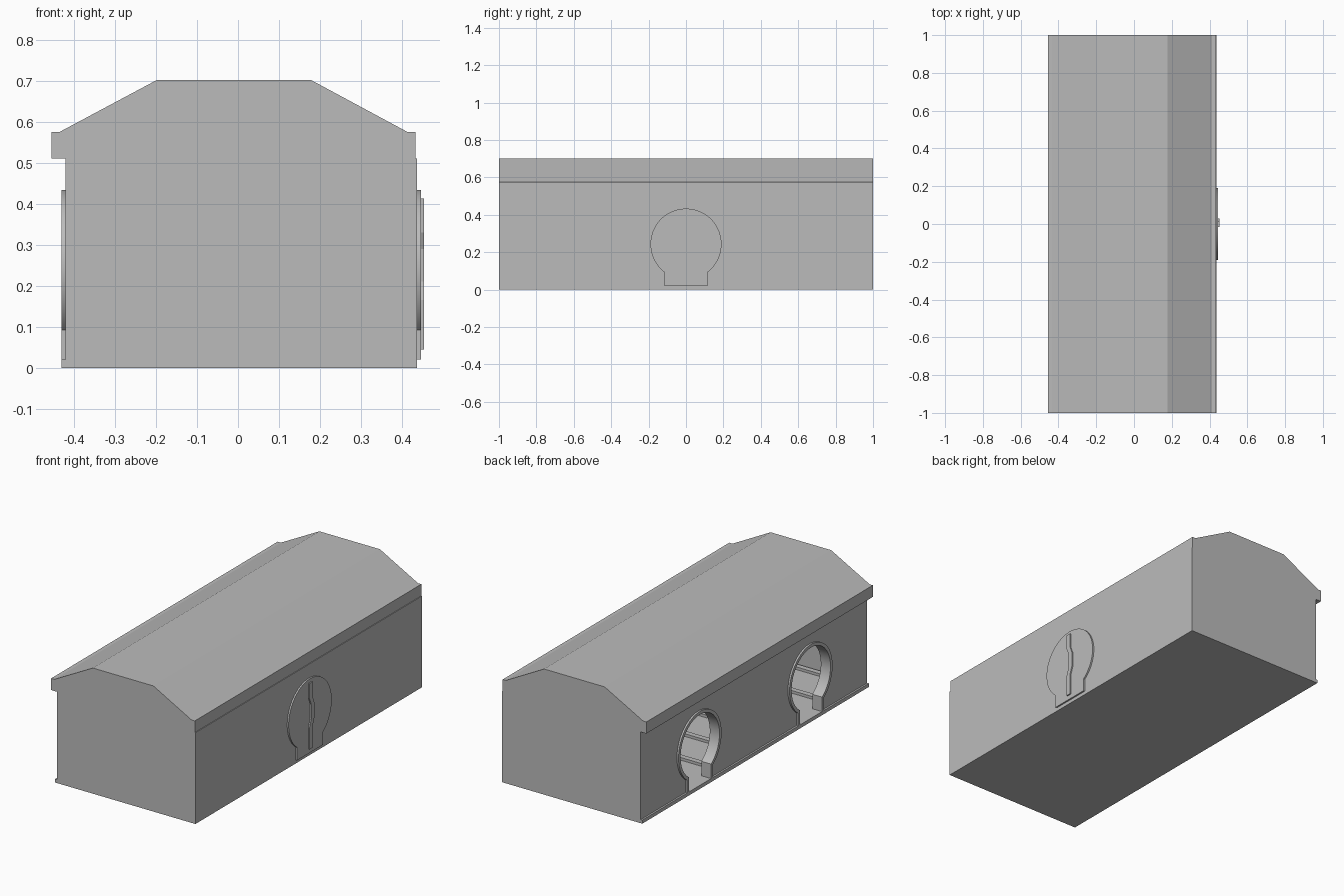
import bpy, bmesh, math

cube = bpy.data.objects.get("Cube")
if cube:
    bpy.data.objects.remove(cube, do_unlink=True)

grey = bpy.data.materials.new("plain grey")
grey.use_nodes = True
grey.diffuse_color = (0.5, 0.5, 0.5, 1)
grey.node_tree.nodes["Principled BSDF"].inputs["Base Color"].default_value = (0.5, 0.5, 0.5, 1)


def prism(name, outline, axis, start, end, smooth=False):
    """Extrude a 2D outline (other horizontal axis, z) along x or y."""
    bm = bmesh.new()

    def place(p, d):
        return (d, p[0], p[1]) if axis == "x" else (p[0], d, p[1])

    near = [bm.verts.new(place(p, start)) for p in outline]
    far = [bm.verts.new(place(p, end)) for p in outline]
    bm.faces.new(near)
    bm.faces.new(far[::-1])
    n = len(outline)
    for i in range(n):
        j = (i + 1) % n
        bm.faces.new((near[j], near[i], far[i], far[j]))
    bmesh.ops.recalc_face_normals(bm, faces=bm.faces)
    mesh = bpy.data.meshes.new(name)
    bm.to_mesh(mesh)
    bm.free()
    mesh.materials.append(grey)
    obj = bpy.data.objects.new(name, mesh)
    bpy.context.collection.objects.link(obj)
    if smooth:
        smooth_sharp(obj)
    return obj


def smooth_sharp(obj):
    bpy.ops.object.select_all(action="DESELECT")
    obj.select_set(True)
    bpy.context.view_layer.objects.active = obj
    bpy.ops.object.shade_smooth_by_angle(angle=math.radians(30))


def rect(a, b, low, high):
    return [(a, low), (b, low), (b, high), (a, high)]


def keyhole(y, radius, half, bottom, steps=40):
    """Round arch standing on a narrower rectangular foot."""
    centre = 0.243
    first = math.asin(half / radius) - math.pi / 2
    sweep = math.pi - 2 * first
    arc = [(y + radius * math.cos(first + sweep * i / steps),
            centre + radius * math.sin(first + sweep * i / steps))
           for i in range(steps + 1)]
    return [(y + half, bottom)] + arc + [(y - half, bottom)]


def cut(target, cutter):
    mod = target.modifiers.new("cut", "BOOLEAN")
    mod.operation = "DIFFERENCE"
    mod.solver = "EXACT"
    mod.object = cutter
    cutter.hide_render = True
    bpy.context.view_layer.objects.active = target
    bpy.ops.object.modifier_apply(modifier=mod.name)


FLOOR, EAVE = 0.02, 0.51
DOORS = (0.49, -0.49)

# Hollow hall and the thin facing on its entrance side
hall = prism("hall_walls", rect(-0.408, 0.437, 0, EAVE), "y", -1, 1)
facing = prism("entrance_facing", rect(-0.42, -0.408, FLOOR, EAVE), "y", -1, 1)
cavity = prism("cavity_cutter", rect(-0.37, 0.40, FLOOR, 0.49), "y", -0.97, 0.97)
cut(hall, cavity)
bpy.data.objects.remove(cavity, do_unlink=True)

# Two keyhole entrances, each with a raised frame
for number, y in enumerate(DOORS, 1):
    inner = keyhole(y, 0.172, 0.097, FLOOR)
    opening = prism("opening_cutter", inner, "x", -0.5, -0.3)
    cut(hall, opening)
    cut(facing, opening)
    bpy.data.objects.remove(opening, do_unlink=True)
    outer = keyhole(y, 0.19, 0.115, FLOOR)
    prism(f"entrance_frame_{number}", outer + inner[::-1], "x", -0.43, -0.42, True)
smooth_sharp(hall)
smooth_sharp(facing)

# Base ledge below the entrances
prism("base_ledge", rect(-0.43, -0.408, 0, FLOOR), "y", -1, 1)

# Roof with flat ridge, sloping sides and small eaves
roof = [(-0.455, EAVE), (-0.455, 0.575), (-0.435, 0.575), (-0.197, 0.702),
        (0.177, 0.702), (0.413, 0.575), (0.433, 0.575), (0.433, EAVE)]
prism("roof", roof, "y", -1, 1)

# Blind keyhole panel with a kinked strip on the closed side
prism("blind_door", keyhole(0, 0.19, 0.115, FLOOR), "x", 0.437, 0.446, True)
edge = [(0, 0.045), (0, 0.165), (0.016, 0.21), (0.016, 0.29), (0, 0.33), (0, 0.413)]
strip = [(y - 0.016, z) for y, z in edge] + [(y + 0.012, z) for y, z in edge[::-1]]
prism("door_strip", strip, "x", 0.446, 0.453)

# Low beams across the floor inside
for i in range(8):
    y = -0.94 + 0.245 * i
    prism(f"floor_beam_{i + 1}", rect(y - 0.015, y + 0.015, FLOOR, 0.035), "x", -0.37, 0.40)
